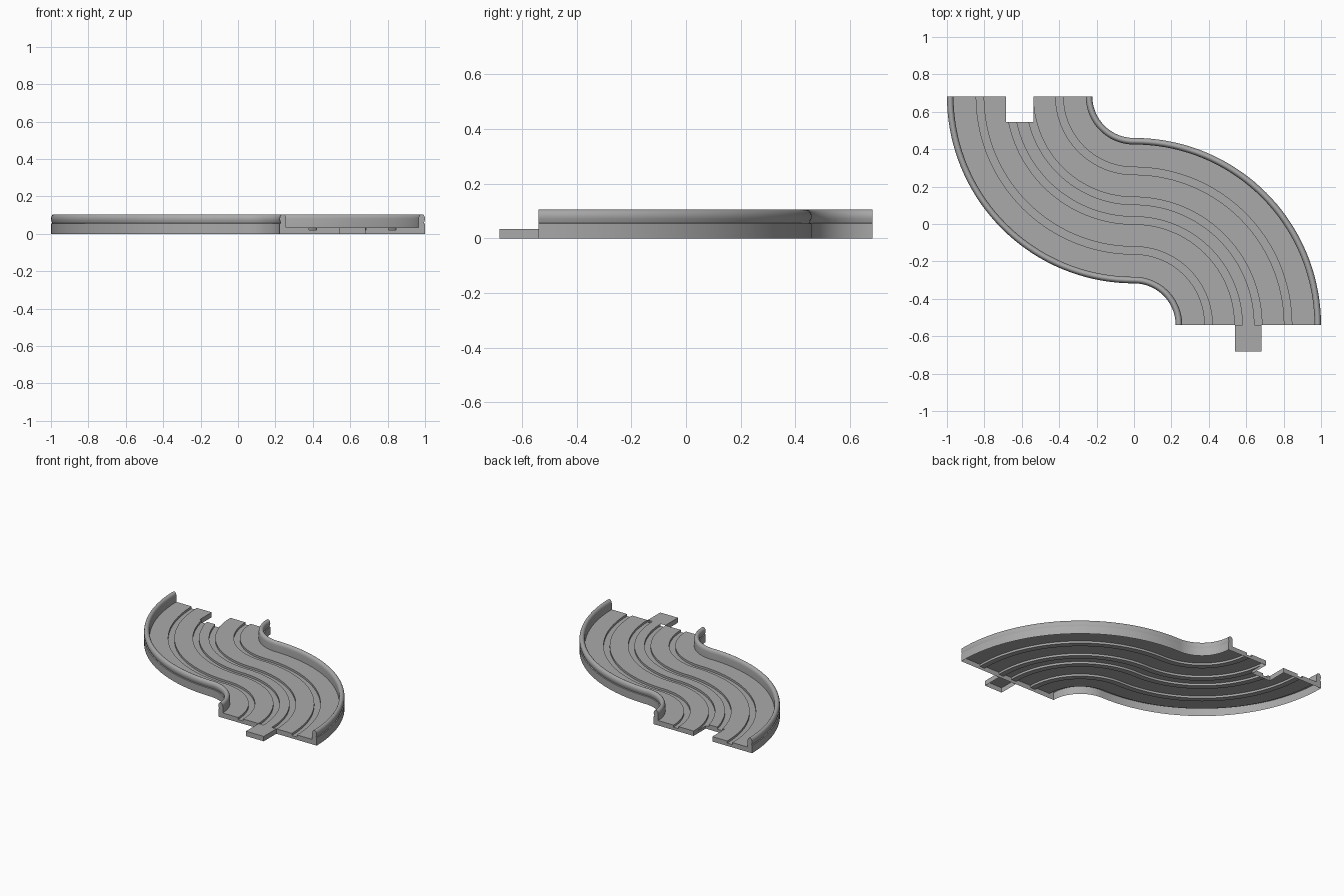
import bpy, bmesh, math
from mathutils import Vector

if "Cube" in bpy.data.objects:
    bpy.data.objects.remove(bpy.data.objects["Cube"])

R, HALF = 0.6113, 0.3887      # centre-line radius and half width
Y0, Y1 = -0.54, 0.6825        # front and back ends (also the arc centres)
FLOOR, DIP, STEPS = 0.035, 0.02, 36

grey = bpy.data.materials.new("plain_grey")
grey.diffuse_color = (0.4, 0.4, 0.4, 1)
grey.use_nodes = True
grey.node_tree.nodes["Principled BSDF"].inputs["Base Color"].default_value = grey.diffuse_color


def finish(bm, name):
    me = bpy.data.meshes.new(name)
    bm.to_mesh(me)
    bm.free()
    me.materials.append(grey)
    ob = bpy.data.objects.new(name, me)
    bpy.context.collection.objects.link(ob)
    bpy.ops.object.select_all(action='DESELECT')
    ob.select_set(True)
    bpy.context.view_layer.objects.active = ob
    bpy.ops.object.shade_smooth_by_angle(angle=math.radians(32))


# Side rail half-section: plain skirt, shallow crease, rounded bead, inner face
rail = [(HALF, 0), (HALF, 0.055), (HALF - 0.006, 0.057)]
for i in range(1, 12):
    a = math.radians(-40 + 20 * i)
    rail.append((HALF - 0.0175 + 0.0175 * math.cos(a), 0.08 + 0.025 * math.sin(a)))
rail = [p for p in rail if not (p[0] < HALF - 0.017 and p[1] < 0.079)]
rail.append((HALF - 0.035, FLOOR))

# Floor section with four lane slots
floor = []
for c in (-0.2125, -0.0525, 0.0525, 0.2125):
    floor += [(c - 0.02, FLOOR), (c - 0.02, DIP), (c + 0.02, DIP), (c + 0.02, FLOOR)]

left_rail = [(-t, z) for t, z in rail]
section = left_rail + floor + rail[::-1]


def place(step, t, z):
    """Point of the section at a step along the S-shaped path."""
    if step <= STEPS:
        a = math.pi / 2 * step / STEPS
        return Vector(((R + t) * math.cos(a), Y0 + (R + t) * math.sin(a), z))
    a = math.pi * 1.5 - math.pi / 2 * (step - STEPS) / STEPS
    return Vector(((R - t) * math.cos(a), Y1 + (R - t) * math.sin(a), z))


# Track shell, open underneath
bm = bmesh.new()
rows = [[bm.verts.new(place(s, *p)) for p in section] for s in range(2 * STEPS + 1)]
for a, b in zip(rows, rows[1:]):
    for i in range(len(section) - 1):
        bm.faces.new((a[i], a[i + 1], b[i + 1], b[i]))


# End walls: one plate per rail and per floor strip
def end_plate(step, pts):
    vs = [bm.verts.new(place(step, *p)) for p in pts]
    f = bm.faces.new(vs)
    f.normal_update()
    if (f.normal.y > 0) == (step == 0):
        f.normal_flip()


for step in (0, 2 * STEPS):
    for sg in (-1, 1):
        end_plate(step, [(sg * t, z) for t, z in rail] + [(sg * rail[-1][0], 0)])
    strip = [left_rail[-1]] + floor + [rail[-1]]
    for p, q in zip(strip, strip[1:]):
        if q[0] - p[0] > 1e-4:
            end_plate(step, [(p[0], 0), (q[0], 0), q, p])

# Connector notch in the back end
NX0, NX1, NY = -0.6855, -0.5375, 0.545
for co, no in (((NX0, 0, 0), (1, 0, 0)), ((NX1, 0, 0), (1, 0, 0)), ((0, NY, 0), (0, 1, 0))):
    bmesh.ops.bisect_plane(bm, geom=bm.verts[:] + bm.edges[:] + bm.faces[:],
                           plane_co=co, plane_no=no, dist=1e-6)
gone = []
for f in bm.faces:
    c = f.calc_center_median()
    if NX0 < c.x < NX1 and c.y > NY:
        gone.append(f)
bmesh.ops.delete(bm, geom=gone, context='FACES')
bmesh.ops.remove_doubles(bm, verts=bm.verts, dist=1e-5)


# Notch walls dropped from the cut edges to the ground
def on_notch(v):
    x, y, z = v.co
    inside = NX0 - 1e-4 < x < NX1 + 1e-4 and y > NY - 1e-4
    return inside and z > 0.001


for e in [e for e in bm.edges if e.is_boundary and all(on_notch(v) for v in e.verts)]:
    p, q = (v.co.copy() for v in e.verts)
    if (p - q).xy.length < 1e-4:
        continue
    f = bm.faces.new([bm.verts.new(c) for c in (p, q, (q.x, q.y, 0), (p.x, p.y, 0))])
    f.normal_update()
    mid = f.calc_center_median()
    if f.normal.dot(Vector(((NX0 + NX1) / 2, Y1, mid.z)) - mid) < 0:
        f.normal_flip()
bmesh.ops.remove_doubles(bm, verts=bm.verts, dist=1e-5)
finish(bm, "track_shell")

# Connector tab on the front end, open underneath and at the joint
bm = bmesh.new()
bmesh.ops.create_cube(bm, size=1)
for v in bm.verts:
    v.co = (0.6113 + v.co.x * 0.14, (Y0 - Y1) / 2 + v.co.y * (Y1 + Y0), (v.co.z + 0.5) * FLOOR)
bm.normal_update()
bmesh.ops.delete(bm, geom=[f for f in bm.faces if f.normal.z < -0.9 or f.normal.y > 0.9],
                 context='FACES')
finish(bm, "connector_tab")
